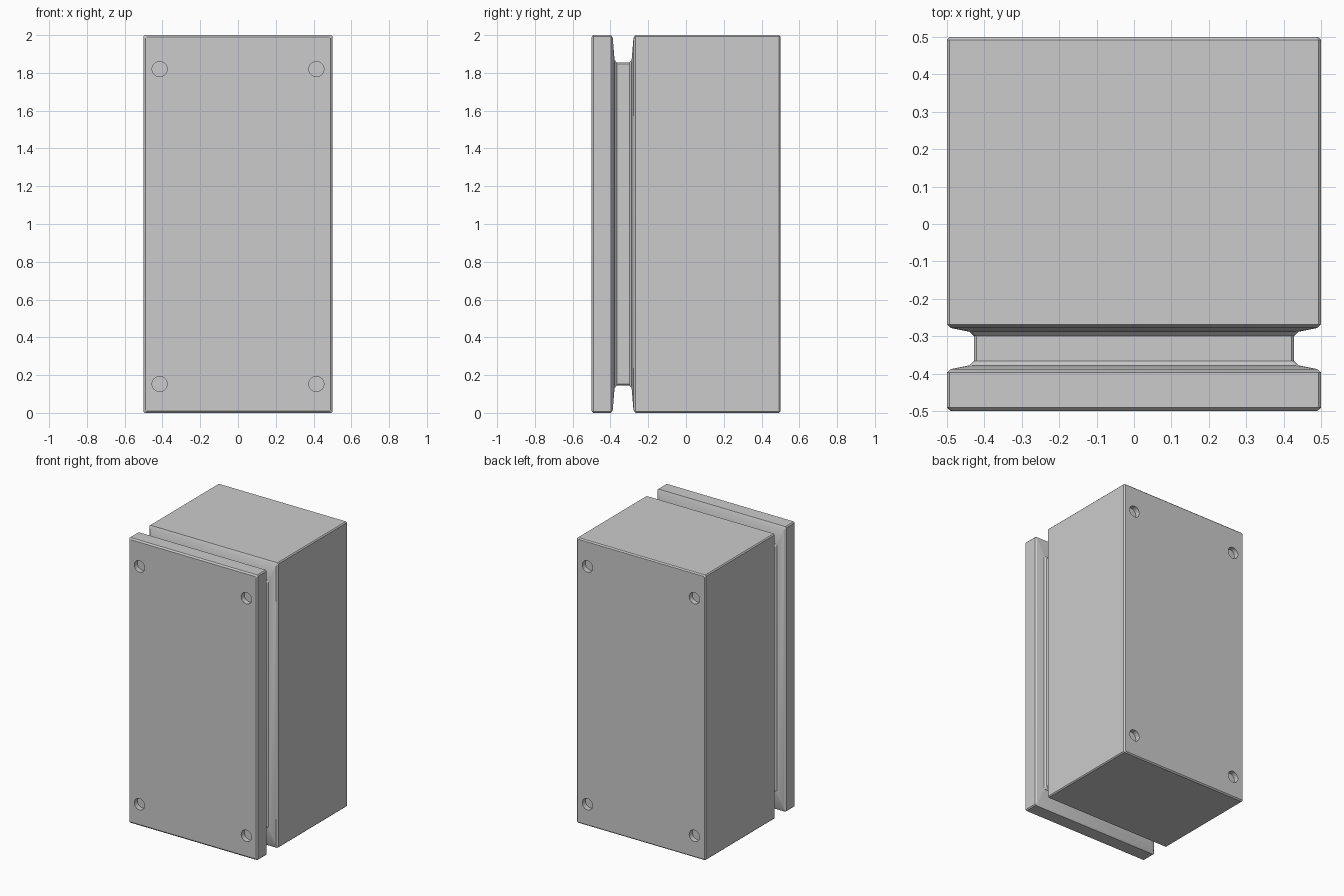
import bpy, bmesh, math
from mathutils import Matrix

if "Cube" in bpy.data.objects:
    bpy.data.objects.remove(bpy.data.objects["Cube"])

CENTRE_Z = 1.0


def new_object(name, bm):
    bmesh.ops.recalc_face_normals(bm, faces=bm.faces[:])
    mesh = bpy.data.meshes.new(name)
    bm.to_mesh(mesh)
    bm.free()
    obj = bpy.data.objects.new(name, mesh)
    bpy.context.collection.objects.link(obj)
    return obj


def rectangle_ring(bm, y, hx, hz, c=0.007):
    """Rectangle with chamfered corners in the plane at depth y."""
    pts = []
    for sx, sz in ((1, 1), (-1, 1), (-1, -1), (1, -1)):
        corner = [(sx * hx, sz * (hz - c)), (sx * (hx - c), sz * hz)]
        pts += corner if sx * sz > 0 else corner[::-1]
    return [bm.verts.new((x, y, CENTRE_Z + z)) for x, z in pts]


# Cabinet: front plate, recessed neck and main body as one loft (y, half x, half z)
profile = [
    (-0.500, 0.490, 0.990), (-0.491, 0.500, 1.000),
    (-0.397, 0.500, 1.000), (-0.388, 0.490, 0.985),
    (-0.378, 0.440, 0.868), (-0.366, 0.428, 0.855),
    (-0.300, 0.428, 0.855), (-0.288, 0.440, 0.868),
    (-0.278, 0.490, 0.985), (-0.268, 0.500, 1.000),
    (0.492, 0.500, 1.000), (0.500, 0.492, 0.992),
]
bm = bmesh.new()
rings = [rectangle_ring(bm, *p) for p in profile]
for a, b in zip(rings, rings[1:]):
    for i in range(len(a)):
        j = (i + 1) % len(a)
        bm.faces.new((a[i], a[j], b[j], b[i]))
bm.faces.new(rings[0])
bm.faces.new(rings[-1])
cabinet = new_object("cabinet_body", bm)

# Shallow screw holes in the corners of the front and back faces
HOLE_DEPTH = 0.035
bm = bmesh.new()
for y in (-0.5, 0.5):
    for x in (-0.415, 0.415):
        for z in (0.153, 1.82):
            bmesh.ops.create_cone(
                bm, cap_ends=True, segments=32, radius1=0.04, radius2=0.04,
                depth=2 * HOLE_DEPTH,
                matrix=Matrix.Translation((x, y, z)) @ Matrix.Rotation(math.pi / 2, 4, 'X'))
cutter = new_object("screw_hole_cutter", bm)
cutter.hide_render = True

bpy.context.view_layer.objects.active = cabinet
cabinet.select_set(True)
cut = cabinet.modifiers.new("screw_holes", 'BOOLEAN')
cut.operation = 'DIFFERENCE'
cut.solver = 'EXACT'
cut.object = cutter
bpy.ops.object.modifier_apply(modifier=cut.name)
bpy.data.objects.remove(cutter)
bpy.ops.object.shade_smooth_by_angle(angle=math.radians(25))
